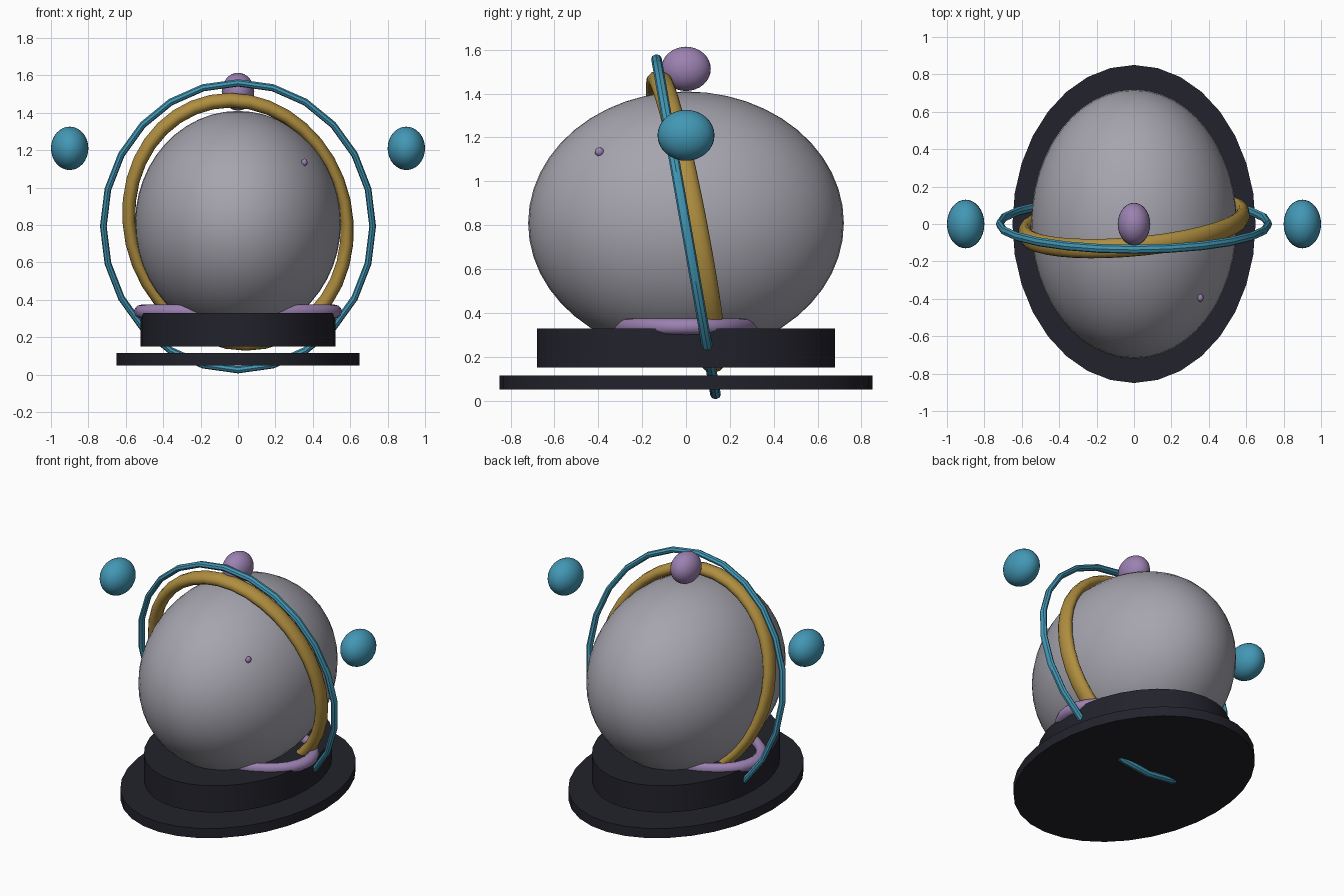
import bpy, math
from mathutils import Matrix, Vector

if "Cube" in bpy.data.objects:
    bpy.data.objects.remove(bpy.data.objects["Cube"])


def material(name, rgb):
    m = bpy.data.materials.new(name)
    m.diffuse_color = (*rgb, 1)
    m.use_nodes = True
    m.node_tree.nodes["Principled BSDF"].inputs["Base Color"].default_value = m.diffuse_color
    return m


GREY = material("soft_grey", (0.38, 0.37, 0.42))
DARK = material("dark_navy", (0.016, 0.016, 0.025))
TEAL = material("teal", (0.055, 0.31, 0.46))
PURPLE = material("lilac", (0.33, 0.22, 0.44))
GOLD = material("gold", (0.43, 0.27, 0.05))


def finish(name, mat):
    ob = bpy.context.object
    ob.name = name
    ob.data.materials.append(mat)
    bpy.ops.object.shade_smooth_by_angle(angle=math.radians(40))
    return ob


def ball(name, mat, loc, radii, segs=32):
    bpy.ops.mesh.primitive_uv_sphere_add(segments=segs, ring_count=segs // 2)
    ob = finish(name, mat)
    ob.data.transform(Matrix.Diagonal((*radii, 1)))
    ob.location = loc


def disc(name, mat, rx, ry, z0, z1):
    bpy.ops.mesh.primitive_cylinder_add(vertices=32, radius=1, depth=1)
    ob = finish(name, mat)
    ob.data.transform(Matrix.Diagonal((rx, ry, z1 - z0, 1)))
    ob.location = (0, 0, (z0 + z1) / 2)


def ring(name, mat, loc, u, v, n, minor, segs, sides):
    """Torus whose two radius vectors are u and v and whose axis is n."""
    bpy.ops.mesh.primitive_torus_add(major_radius=1, minor_radius=minor,
                                     major_segments=segs, minor_segments=sides)
    ob = finish(name, mat)
    m = Matrix((u, v, n)).transposed()
    ob.data.transform(m.to_4x4())
    if m.determinant() < 0:
        ob.data.flip_normals()
    ob.location = loc


# Stepped oval base
disc("base_plate", DARK, 0.65, 0.85, 0.05, 0.115)
disc("base_drum", DARK, 0.52, 0.68, 0.15, 0.33)

# Globe with its top knob and small surface marker
ball("globe", GREY, (0, 0, 0.81), (0.55, 0.72, 0.60), 48)
ball("top_knob", PURPLE, (0, 0, 1.513), (0.087, 0.113, 0.101))
ball("marker", PURPLE, (0.355, -0.395, 1.135), (0.016, 0.021, 0.02), 16)

# Collar lying on the drum
ring("collar", PURPLE, (0, 0, 0.337), (0.517, 0, 0), (0, 0.33, 0),
     (0, 0, 0.5), 0.075, 32, 12)

# Tilted thick band and thin outer orbit
ring("band", GOLD, (0, 0, 0.817), (0.583, 0.042, 0), (-0.04, -0.125, 0.65),
     (-0.05, 0.86, 0.14), 0.06, 36, 12)
ring("outer_orbit", TEAL, (0, 0, 0.793), (0.72, 0, 0), (0, -0.135, 0.767),
     (0, 0.95, 0.15), 0.025, 24, 8)

# Side balls
for side, label in ((-1, "left"), (1, "right")):
    ball(f"{label}_ball", TEAL, (side * 0.9, 0, 1.21), (0.10, 0.13, 0.116))
